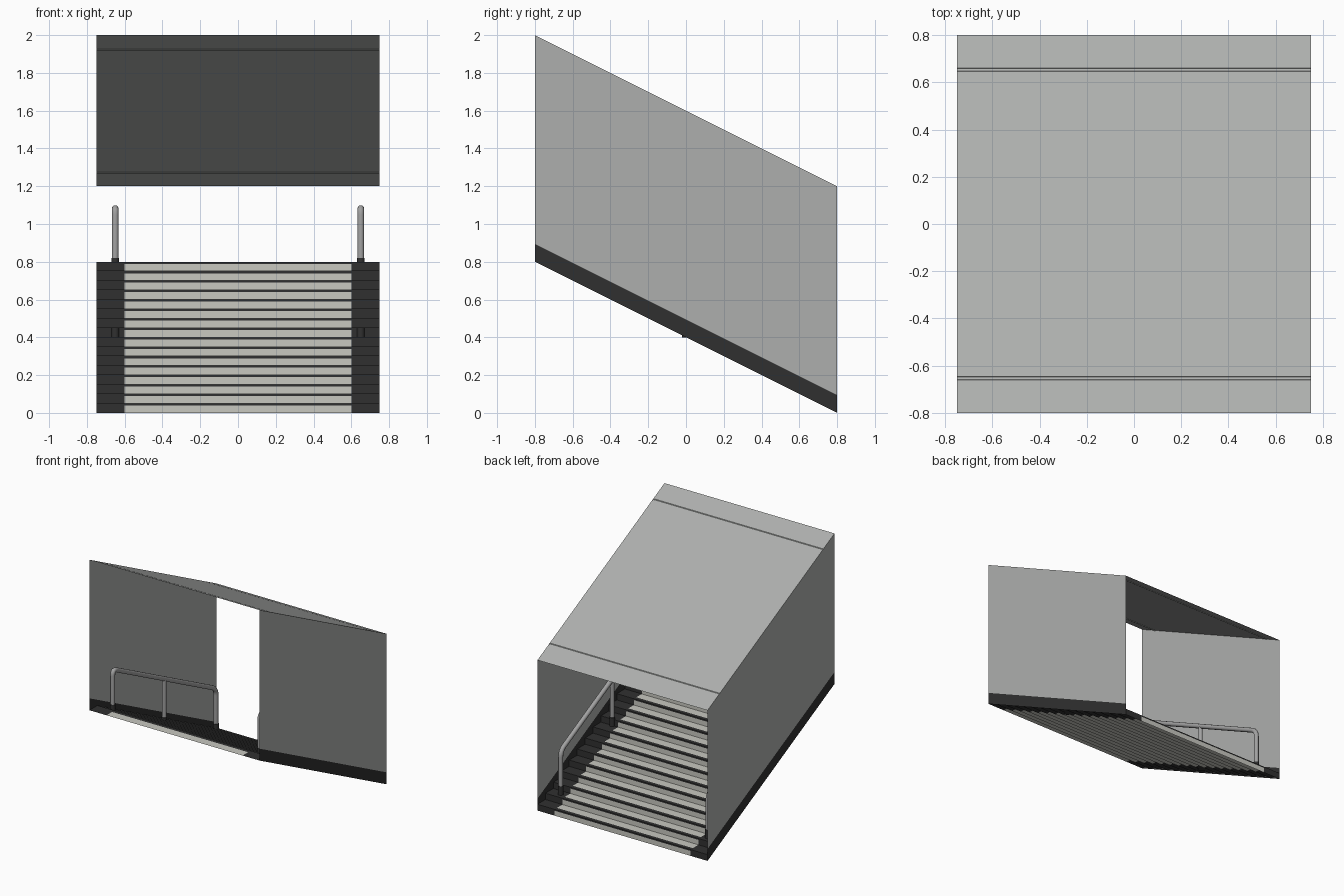
import bpy, bmesh
from mathutils import Vector

if "Cube" in bpy.data.objects:
    bpy.data.objects.remove(bpy.data.objects["Cube"])


def material(name, r, g, b):
    m = bpy.data.materials.new(name)
    m.diffuse_color = (r, g, b, 1)
    m.use_nodes = True
    m.node_tree.nodes["Principled BSDF"].inputs["Base Color"].default_value = m.diffuse_color
    return m


PANEL = material("grey_panel", 0.42, 0.43, 0.42)
DARK = material("dark_trim", 0.03, 0.03, 0.03)
STONE = material("light_stone", 0.58, 0.58, 0.53)
METAL = material("rail_metal", 0.36, 0.36, 0.36)

W, L, N = 0.75, 0.8, 16          # half width, half length, step count


def slope(y, z0=0.0):
    """Height of the stair line at y, raised by z0."""
    return z0 + 0.5 * (L - y)


def add_mesh(name, bm, mats):
    me = bpy.data.meshes.new(name)
    bm.to_mesh(me)
    bm.free()
    for m in mats:
        me.materials.append(m)
    ob = bpy.data.objects.new(name, me)
    bpy.context.collection.objects.link(ob)
    return ob


def strip(bm, profile, x0, x1, tags, flip=False):
    """Sweep a (y, z) profile across x; tags give each segment's material."""
    a = [bm.verts.new((x0, y, z)) for y, z in profile]
    b = [bm.verts.new((x1, y, z)) for y, z in profile]
    for i, t in enumerate(tags):
        q = [a[i], a[i + 1], b[i + 1], b[i]]
        f = bm.faces.new(q[::-1] if flip else q)
        f.material_index = t


# Stairs: riser, dark nosing, tread; dark columns on both sides
profile, tags = [(L, 0)], []
for k in range(1, N + 1):
    y, z = L - 0.1 * (k - 1), 0.05 * k
    profile += [(y, z - 0.011), (y, z), (y - 0.03, z), (y - 0.1, z)]
    tags += [0, 1, 1, 0]
bm = bmesh.new()
strip(bm, profile, -0.6, 0.6, tags, True)
for s in (-1, 1):
    strip(bm, profile, s * 0.675 - 0.075, s * 0.675 + 0.075, [1] * len(tags), True)
bmesh.ops.remove_doubles(bm, verts=bm.verts, dist=1e-5)
add_mesh("stairs", bm, [STONE, DARK])

# Side walls with a dark skirting band along the slope
for side, s in (("left", -1), ("right", 1)):
    bm = bmesh.new()
    rows = [[bm.verts.new((s * W, y, slope(y, h))) for y in (-L, L)]
            for h in (0, 0.095, 1.2)]
    for i in (0, 1):
        q = [rows[i][0], rows[i][1], rows[i + 1][1], rows[i + 1][0]]
        f = bm.faces.new(q if s > 0 else q[::-1])
        f.material_index = 1 - i
    add_mesh(side + "_wall", bm, [PANEL, DARK])

# Sloped ceiling with a shallow groove near each end
roof = []
for y, d in ((L, 0), (0.66, 0), (0.658, 0.005), (0.647, 0.005), (0.645, 0),
             (-0.645, 0), (-0.647, 0.005), (-0.658, 0.005), (-0.66, 0), (-L, 0)):
    roof.append((y, slope(y, 1.2) - d))
bm = bmesh.new()
strip(bm, roof, -W, W, [0] * (len(roof) - 1), True)
add_mesh("ceiling", bm, [PANEL])


def cylinder(name, x, y, z0, z1, r, mat):
    bm = bmesh.new()
    bmesh.ops.create_cone(bm, cap_ends=True, segments=16, radius1=r, radius2=r, depth=z1 - z0)
    bmesh.ops.translate(bm, verts=bm.verts, vec=(x, y, (z0 + z1) / 2))
    for f in bm.faces:
        f.smooth = len(f.verts) == 4
    return add_mesh(name, bm, [mat])


def tube(name, pts, r, mat):
    cu = bpy.data.curves.new(name, "CURVE")
    cu.dimensions = "3D"
    cu.bevel_depth = r
    cu.bevel_resolution = 3
    cu.use_fill_caps = True
    sp = cu.splines.new("POLY")
    sp.points.add(len(pts) - 1)
    for p, c in zip(sp.points, pts):
        p.co = (*c, 1)
    sp.use_smooth = True
    cu.materials.append(mat)
    ob = bpy.data.objects.new(name, cu)
    bpy.context.collection.objects.link(ob)


def bend(p0, p1, p2, d=0.05, n=6):
    """Rounded corner points at p1."""
    a = p1 + (p0 - p1).normalized() * d
    b = p1 + (p2 - p1).normalized() * d
    return [a * (1 - t) ** 2 + p1 * 2 * t * (1 - t) + b * t * t
            for t in (i / n for i in range(n + 1))]


# Handrails: bent tube, middle post and dark foot collars
TOP = 0.3725
for side, x in (("left", -0.65), ("right", 0.65)):
    foot = {-0.65: 0.75, 0.0: 0.4, 0.65: 0.1}
    c = [Vector((x, -0.65, 0.75)), Vector((x, -0.65, slope(-0.65, TOP))),
         Vector((x, 0.65, slope(0.65, TOP))), Vector((x, 0.65, 0.1))]
    tube(side + "_handrail", [c[0]] + bend(*c[:3]) + bend(*c[1:]) + [c[3]], 0.018, METAL)
    cylinder(side + "_middle_post", x, 0, 0.41, slope(0, TOP), 0.016, METAL)
    for i, (y, z) in enumerate(foot.items()):
        cylinder(f"{side}_foot_collar_{i + 1}", x, y, z, z + 0.07, 0.021, DARK)
